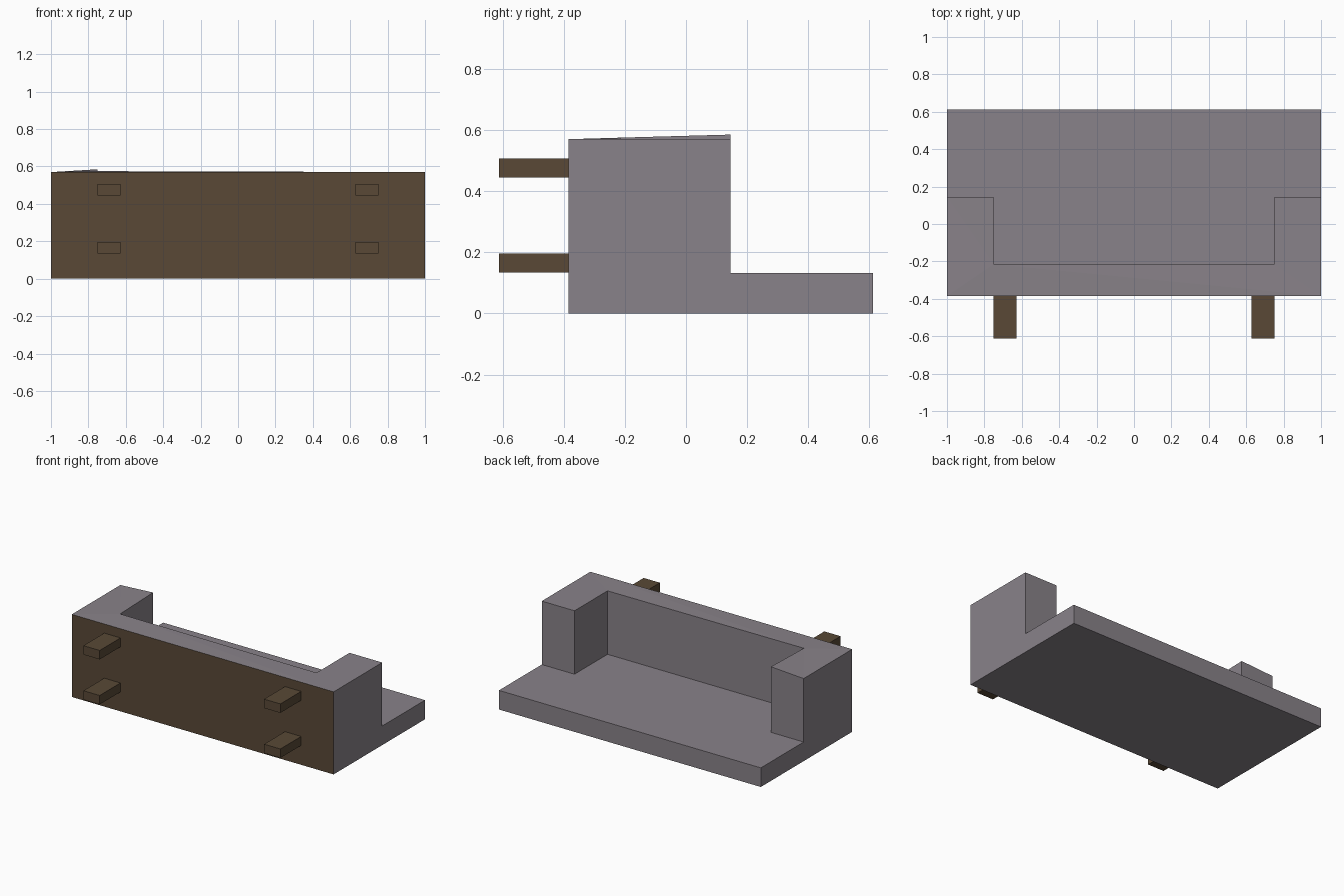
import bpy, bmesh
from mathutils import Vector

if "Cube" in bpy.data.objects:
    bpy.data.objects.remove(bpy.data.objects["Cube"])

def material(name, rgb):
    m = bpy.data.materials.new(name)
    m.diffuse_color = (*rgb, 1)
    m.use_nodes = True
    m.node_tree.nodes["Principled BSDF"].inputs["Base Color"].default_value = m.diffuse_color
    return m

GREY = material("grey fabric", (0.25, 0.225, 0.252))
BROWN = material("brown wood", (0.10, 0.066, 0.037))

def add_object(name, bm, *mats):
    bmesh.ops.recalc_face_normals(bm, faces=bm.faces)
    me = bpy.data.meshes.new(name)
    bm.to_mesh(me)
    bm.free()
    for m in mats:
        me.materials.append(m)
    ob = bpy.data.objects.new(name, me)
    bpy.context.collection.objects.link(ob)
    return ob

def box(name, lo, hi, *mats):
    bm = bmesh.new()
    bmesh.ops.create_cube(bm, size=1)
    lo, hi = Vector(lo), Vector(hi)
    for v in bm.verts:
        v.co = (lo + hi) / 2 + v.co * (hi - lo)
    return add_object(name, bm, *mats)

FRONT, ARM, BACK = -0.385, 0.145, 0.612
SEAT, TOP, SLAB = -0.215, 0.57, 0.132

# sofa body (lying on its back): L-shaped side profile swept along x
bm = bmesh.new()
profile = [(FRONT, 0), (BACK, 0), (BACK, SLAB), (ARM, SLAB), (ARM, TOP), (FRONT, TOP)]
face = bm.faces.new([bm.verts.new((-1, y, z)) for y, z in profile])
new = bmesh.ops.extrude_face_region(bm, geom=[face])["geom"]
bmesh.ops.translate(bm, vec=(2, 0, 0), verts=[g for g in new if isinstance(g, bmesh.types.BMVert)])
# the extruded region keeps its start cap only if it is still present
if not any(all(v.co.x < 0 for v in f.verts) for f in bm.faces):
    bm.faces.new([v for v in bm.verts if v.co.x < 0])
body = add_object("sofa_body", bm, GREY, BROWN)

# pocket between the arms
cutter = box("pocket_cutter", (-0.75, SEAT, SLAB), (0.75, 0.9, 0.9), GREY)
cutter.hide_render = True
mod = body.modifiers.new("pocket", "BOOLEAN")
mod.operation, mod.solver, mod.object = "DIFFERENCE", "EXACT", cutter
graph = bpy.context.evaluated_depsgraph_get()
cut = bpy.data.meshes.new_from_object(body.evaluated_get(graph))
body.modifiers.clear()
body.data = cut
bpy.data.objects.remove(cutter)

# slightly raised inner edge of the left arm, and wooden underside
bm = bmesh.new()
bm.from_mesh(cut)
bmesh.ops.triangulate(bm, faces=[f for f in bm.faces if f.normal.z > 0.9 and f.calc_center_median().z > 0.5])
for v in bm.verts:
    if abs(v.co.x + 0.75) < 0.01 and v.co.z > 0.5:
        v.co.z += 0.015 if v.co.y > 0 else 0.005
bm.normal_update()
for f in bm.faces:
    f.material_index = 1 if f.normal.y < -0.9 and f.calc_center_median().y < FRONT + 0.01 else 0
bm.to_mesh(cut)
bm.free()

# legs
for side, x in (("left", -0.69), ("right", 0.69)):
    for row, z in (("rear", 0.165), ("front", 0.476)):
        box(f"{row}_{side}_leg", (x - 0.062, -0.612, z - 0.031), (x + 0.062, FRONT, z + 0.031), BROWN)
